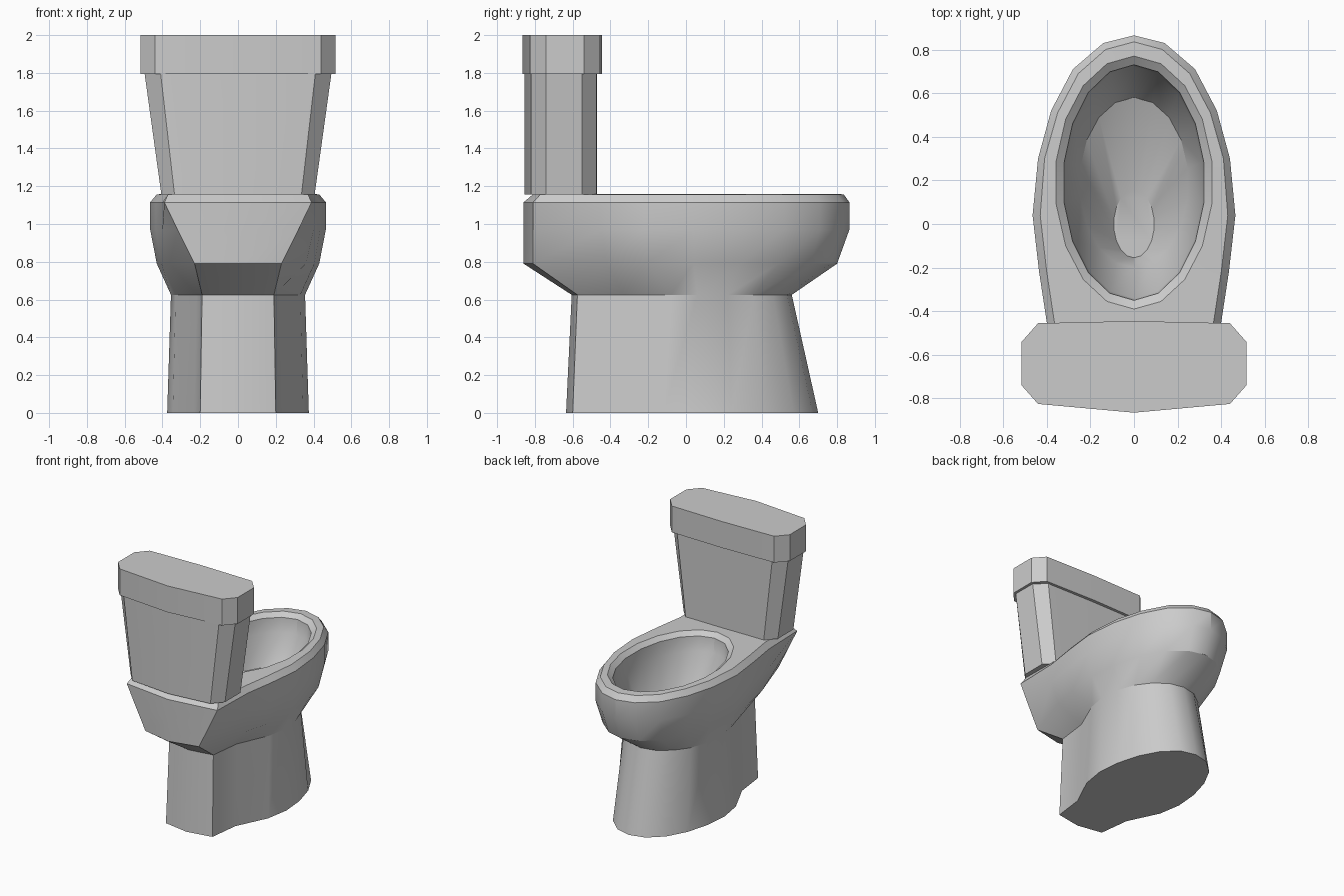
import bpy, bmesh
from math import sin, cos, pi, radians

if "Cube" in bpy.data.objects:
    bpy.data.objects.remove(bpy.data.objects["Cube"])


def mirrored(half, z):
    """Half outline (back centre to front centre) -> closed ring at height z."""
    full = half + [(-x, y) for x, y in half[-2:0:-1]]
    return [(x, y, z) for x, y in full]


def oval(rx, front, back, z, n=18):
    mid, ry = (front + back) / 2, (front - back) / 2
    return [(rx * sin(2 * pi * k / n), mid - ry * cos(2 * pi * k / n), z) for k in range(n)]


def loft(name, rings, angle):
    bm = bmesh.new()
    loops = [[bm.verts.new(p) for p in ring] for ring in rings]
    n = len(loops[0])
    for a, b in zip(loops, loops[1:]):
        for i in range(n):
            j = (i + 1) % n
            bm.faces.new((a[i], a[j], b[j], b[i]))
    bm.faces.new(loops[0][::-1])
    bm.faces.new(loops[-1])
    bmesh.ops.recalc_face_normals(bm, faces=bm.faces)
    mesh = bpy.data.meshes.new(name)
    bm.to_mesh(mesh)
    bm.free()
    obj = bpy.data.objects.new(name, mesh)
    bpy.context.collection.objects.link(obj)
    bpy.ops.object.select_all(action='DESELECT')
    obj.select_set(True)
    bpy.context.view_layer.objects.active = obj
    bpy.ops.object.shade_smooth_by_angle(angle=radians(angle))
    return obj


# Half outlines of the pedestal and bowl
foot = [(0, -.635), (.2, -.60), (.23, -.36), (.345, -.12), (.375, .06),
        (.36, .24), (.31, .42), (.23, .57), (.12, .67), (0, .70)]
neck = [(0, -.605), (.19, -.575), (.22, -.33), (.33, -.08), (.355, .06),
        (.34, .22), (.29, .36), (.215, .46), (.115, .535), (0, .56)]
under = [(0, -.86), (.23, -.81), (.36, -.42), (.405, -.21), (.43, .04),
         (.405, .29), (.35, .49), (.255, .66), (.13, .765), (0, .80)]
rim = [(0, -.86), (.39, -.81), (.40, -.45), (.435, -.22), (.465, .04),
       (.44, .30), (.38, .52), (.28, .71), (.14, .83), (0, .865)]
belly = [(x, y) for x, y in rim]
belly[1] = (.32, -.81)
top = [(0, -.81), (.37, -.77), (.365, -.45), (.40, -.22), (.43, .04),
       (.41, .30), (.35, .51), (.255, .69), (.13, .80), (0, .835)]

# Bowl: outside from the floor up, over the rim and down into the basin
loft("bowl", [
    mirrored(foot, 0), mirrored(neck, .625), mirrored(under, .79),
    mirrored(belly, .97), mirrored(rim, 1.115), mirrored(top, 1.157),
    oval(.362, .77, -.39, 1.16), oval(.325, .73, -.35, 1.13),
    oval(.315, .72, -.34, 1.02), oval(.25, .58, -.20, .80),
    oval(.093, .155, -.155, .62),
], 28)

# Tank, tapering in width only
tank = [(0, -.855), (.41, -.82), (.495, -.74), (.495, -.55), (.41, -.475), (0, -.47)]
loft("tank", [mirrored([(x * .82, y) for x, y in tank], 1.157), mirrored(tank, 1.80)], 25)

# Tank lid
lid = [(0, -.865), (.44, -.825), (.515, -.74), (.515, -.54), (.44, -.455), (0, -.445)]
loft("tank_lid", [mirrored(lid, 1.795), mirrored(lid, 2.0)], 25)
